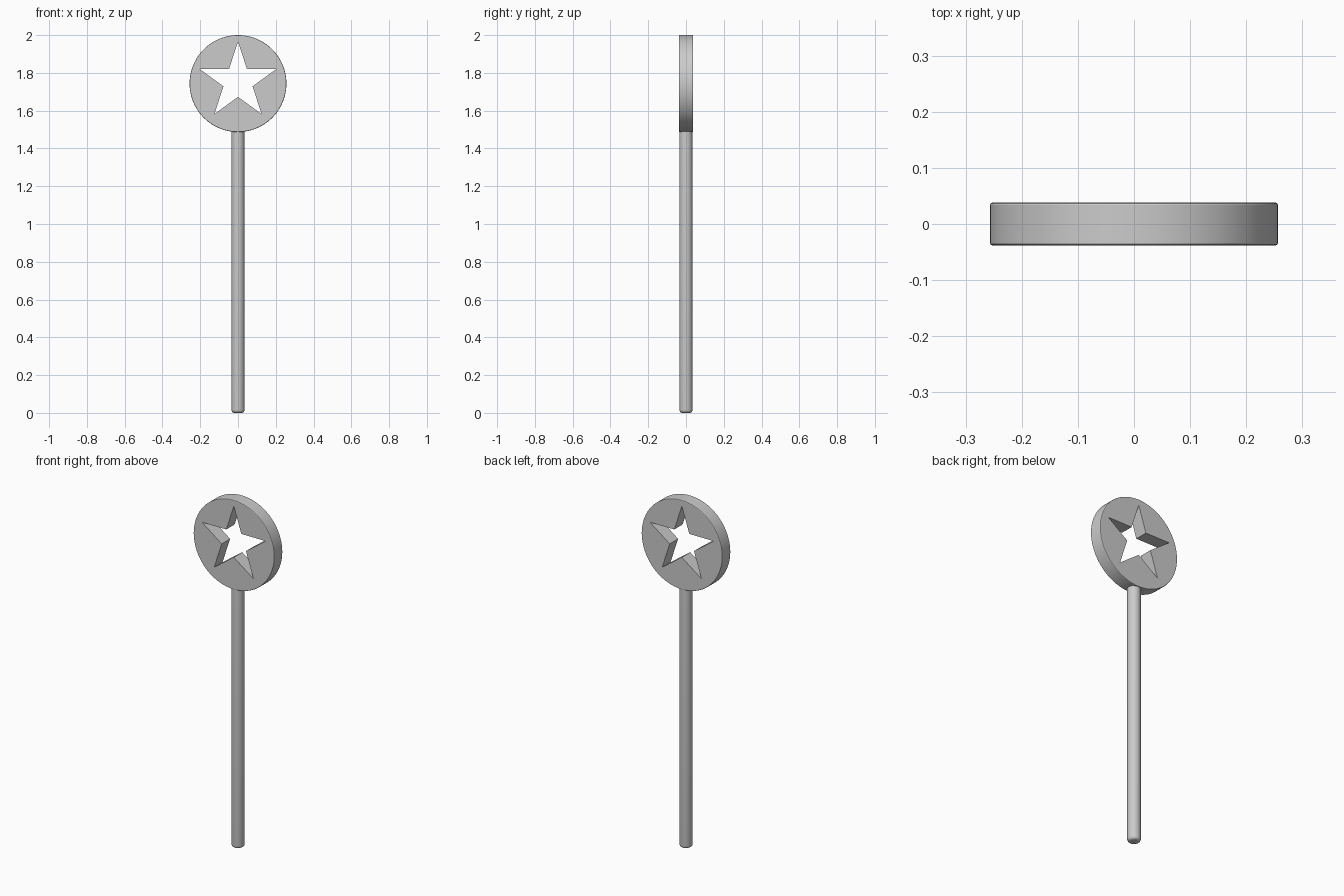
import bpy, bmesh, math

if "Cube" in bpy.data.objects:
    bpy.data.objects.remove(bpy.data.objects["Cube"])

grey = bpy.data.materials.new("plain_grey")
grey.diffuse_color = (0.6, 0.6, 0.6, 1)
grey.use_nodes = True
grey.node_tree.nodes["Principled BSDF"].inputs["Base Color"].default_value = grey.diffuse_color


def make_object(name, bm):
    bmesh.ops.recalc_face_normals(bm, faces=bm.faces[:])
    mesh = bpy.data.meshes.new(name)
    bm.to_mesh(mesh)
    bm.free()
    obj = bpy.data.objects.new(name, mesh)
    mesh.materials.append(grey)
    bpy.context.collection.objects.link(obj)
    return obj


def prism(name, outline, half_depth, bevel=0.0):
    """Extrude an (x, z) outline along y, optionally rounding both rims."""
    bm = bmesh.new()
    face = bm.faces.new([bm.verts.new((x, -half_depth, z)) for x, z in outline])
    moved = bmesh.ops.extrude_face_region(bm, geom=[face])["geom"]
    bmesh.ops.translate(bm, vec=(0, 2 * half_depth, 0),
                        verts=[g for g in moved if isinstance(g, bmesh.types.BMVert)])
    if bevel:
        rims = [e for e in bm.edges if abs(e.verts[0].co.y - e.verts[1].co.y) < 1e-6]
        bmesh.ops.bevel(bm, geom=rims, offset=bevel, segments=2, profile=0.5,
                        affect='EDGES')
    return make_object(name, bm)


def ring(radii, count, centre_z):
    """Points around a circle starting at the top, cycling through the radii."""
    return [(radii[i % len(radii)] * math.sin(math.tau * i / count),
             centre_z + radii[i % len(radii)] * math.cos(math.tau * i / count))
            for i in range(count)]


def smooth(obj, degrees):
    bpy.ops.object.select_all(action='DESELECT')
    obj.select_set(True)
    bpy.context.view_layer.objects.active = obj
    bpy.ops.object.shade_smooth_by_angle(angle=math.radians(degrees))


# Round head with a five-pointed star cut right through it
head = prism("round_head", ring([0.2565], 96, 1.7435), 0.038, bevel=0.004)
star = prism("star_cutter", ring([0.212, 0.081], 10, 1.754), 0.1)
star.hide_render = True
cut = head.modifiers.new("star_hole", 'BOOLEAN')
cut.operation = 'DIFFERENCE'
cut.solver = 'EXACT'
cut.object = star
bpy.context.view_layer.objects.active = head
bpy.ops.object.modifier_apply(modifier=cut.name)
bpy.data.objects.remove(star)
smooth(head, 20)

# Straight round stick with a softened lower end
STICK_R, ROUND = 0.035, 0.016
profile = [(STICK_R - ROUND + ROUND * math.sin(a), ROUND - ROUND * math.cos(a))
           for a in (math.pi / 2 * i / 5 for i in range(6))] + [(STICK_R, 1.505)]
bm = bmesh.new()
SIDES = 32
loops = [[bm.verts.new((r * math.cos(math.tau * i / SIDES),
                        r * math.sin(math.tau * i / SIDES), z)) for i in range(SIDES)]
         for r, z in profile]
for low, high in zip(loops, loops[1:]):
    for i in range(SIDES):
        j = (i + 1) % SIDES
        bm.faces.new((low[i], low[j], high[j], high[i]))
bm.faces.new(loops[0])
bm.faces.new(loops[-1])
smooth(make_object("stick", bm), 30)
